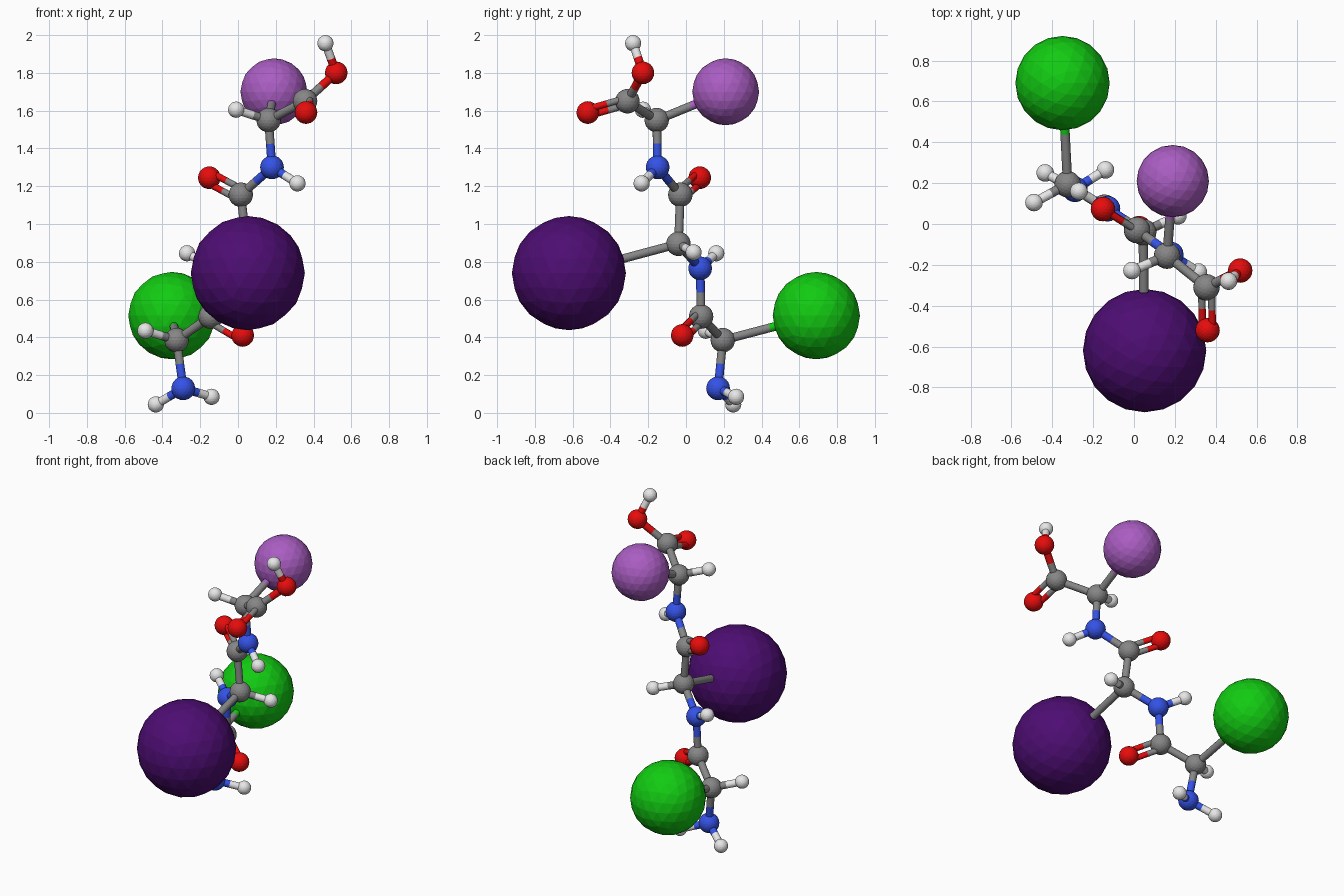
import bpy
import bmesh
from mathutils import Vector

cube = bpy.data.objects.get("Cube")
if cube:
    bpy.data.objects.remove(cube, do_unlink=True)


def material(name, rgb):
    mat = bpy.data.materials.new(name)
    mat.use_nodes = True
    mat.diffuse_color = (*rgb, 1)
    mat.node_tree.nodes["Principled BSDF"].inputs["Base Color"].default_value = (*rgb, 1)
    return mat


# Kinds of ball: material and radius
grey = material("grey", (.24, .24, .24))
blue = material("blue", (.035, .085, .8))
red = material("red", (.85, .004, .004))
white = material("white", (.83, .83, .83))
green = material("green", (.006, .6, .006))
dark_violet = material("dark violet", (.075, .004, .17))
light_purple = material("light purple", (.4, .11, .54))
KINDS = {
    "carbon": (grey, .065),
    "nitrogen": (blue, .063),
    "oxygen": (red, .06),
    "hydrogen": (white, .043),
    "green_group": (green, .231),
    "violet_group": (dark_violet, .302),
    "purple_group": (light_purple, .177),
}

# Balls: label -> kind and centre
ATOMS = {
    # lower unit
    "amine": ("nitrogen", (-.29, .17, .13)),
    "amine_ha": ("hydrogen", (-.435, .25, .045)),
    "amine_hb": ("hydrogen", (-.14, .265, .085)),
    "low_alpha": ("carbon", (-.325, .195, .385)),
    "low_h": ("hydrogen", (-.49, .105, .435)),
    "low_side": ("green_group", (-.35, .69, .515)),
    "low_carbonyl": ("carbon", (-.145, .08, .51)),
    "low_o": ("oxygen", (.025, -.02, .41)),
    # middle unit
    "mid_n": ("nitrogen", (-.13, .075, .765)),
    "mid_nh": ("hydrogen", (-.27, .16, .845)),
    "mid_alpha": ("carbon", (.045, -.04, .895)),
    "mid_h": ("hydrogen", (.215, .04, .85)),
    "mid_side": ("violet_group", (.052, -.62, .74)),
    "mid_carbonyl": ("carbon", (.015, -.03, 1.155)),
    "mid_o": ("oxygen", (-.152, .073, 1.245)),
    # upper unit
    "top_n": ("nitrogen", (.18, -.15, 1.3)),
    "top_nh": ("hydrogen", (.315, -.235, 1.215)),
    "top_alpha": ("carbon", (.162, -.155, 1.55)),
    "top_h": ("hydrogen", (-.01, -.228, 1.605)),
    "top_side": ("purple_group", (.19, .21, 1.7)),
    "acid": ("carbon", (.355, -.31, 1.65)),
    "acid_o": ("oxygen", (.36, -.52, 1.59)),
    "acid_oh": ("oxygen", (.52, -.228, 1.8)),
    "acid_h": ("hydrogen", (.463, -.28, 1.957)),
}

# Backbone, end to end
CHAIN = ["amine", "low_alpha", "low_carbonyl", "mid_n", "mid_alpha", "mid_carbonyl",
         "top_n", "top_alpha", "acid", "acid_oh", "acid_h"]

# Side balls hanging on each backbone ball
BRANCHES = {
    "amine": ["amine_ha", "amine_hb"],
    "low_alpha": ["low_h", "low_side"],
    "mid_n": ["mid_nh"],
    "mid_alpha": ["mid_h", "mid_side"],
    "top_n": ["top_nh"],
    "top_alpha": ["top_h", "top_side"],
}

# Double bonds, followed by the two neighbours that set their plane
DOUBLE = [
    ("low_carbonyl", "low_o", "low_alpha", "mid_n"),
    ("mid_carbonyl", "mid_o", "mid_alpha", "top_n"),
    ("acid", "acid_o", "top_alpha", "acid_oh"),
]


def place(label):
    return Vector(ATOMS[label][1])


def finish(bm, name, mats):
    mesh = bpy.data.meshes.new(name)
    bm.to_mesh(mesh)
    bm.free()
    for mat in mats:
        mesh.materials.append(mat)
    obj = bpy.data.objects.new(name, mesh)
    bpy.context.collection.objects.link(obj)
    return obj


def ball(label):
    kind, centre = ATOMS[label]
    mat, radius = KINDS[kind]
    bm = bmesh.new()
    bmesh.ops.create_icosphere(bm, subdivisions=3, radius=radius)
    finish(bm, label + "_" + kind, [mat]).location = centre


def stick(a, b, radius, shift=Vector()):
    """Rod between two balls, each half in the colour of its own ball."""
    start, end = place(a), place(b)
    axis = end - start
    bm = bmesh.new()
    bmesh.ops.create_cone(bm, cap_ends=True, segments=16, radius1=radius,
                          radius2=radius, depth=axis.length)
    bmesh.ops.bisect_plane(bm, geom=bm.verts[:] + bm.edges[:] + bm.faces[:],
                           plane_co=(0, 0, 0), plane_no=(0, 0, 1))
    for face in bm.faces:
        face.material_index = int(face.calc_center_median().z > 0)
        face.smooth = len(face.verts) == 4
    obj = finish(bm, "stick_" + a + "_to_" + b,
                 [KINDS[ATOMS[a][0]][0], KINDS[ATOMS[b][0]][0]])
    obj.rotation_mode = "QUATERNION"
    obj.rotation_quaternion = axis.to_track_quat("Z", "Y")
    obj.location = (start + end) / 2 + shift


for label in ATOMS:
    ball(label)

for a, b in zip(CHAIN, CHAIN[1:]):
    stick(a, b, .023)

for a, ends in BRANCHES.items():
    for b in ends:
        stick(a, b, .023)

for a, b, left, right in DOUBLE:
    axis = (place(b) - place(a)).normalized()
    across = place(right) - place(left)
    across = (across - axis * across.dot(axis)).normalized()
    for side in (-1, 1):
        stick(a, b, .018, across * side * .03)
